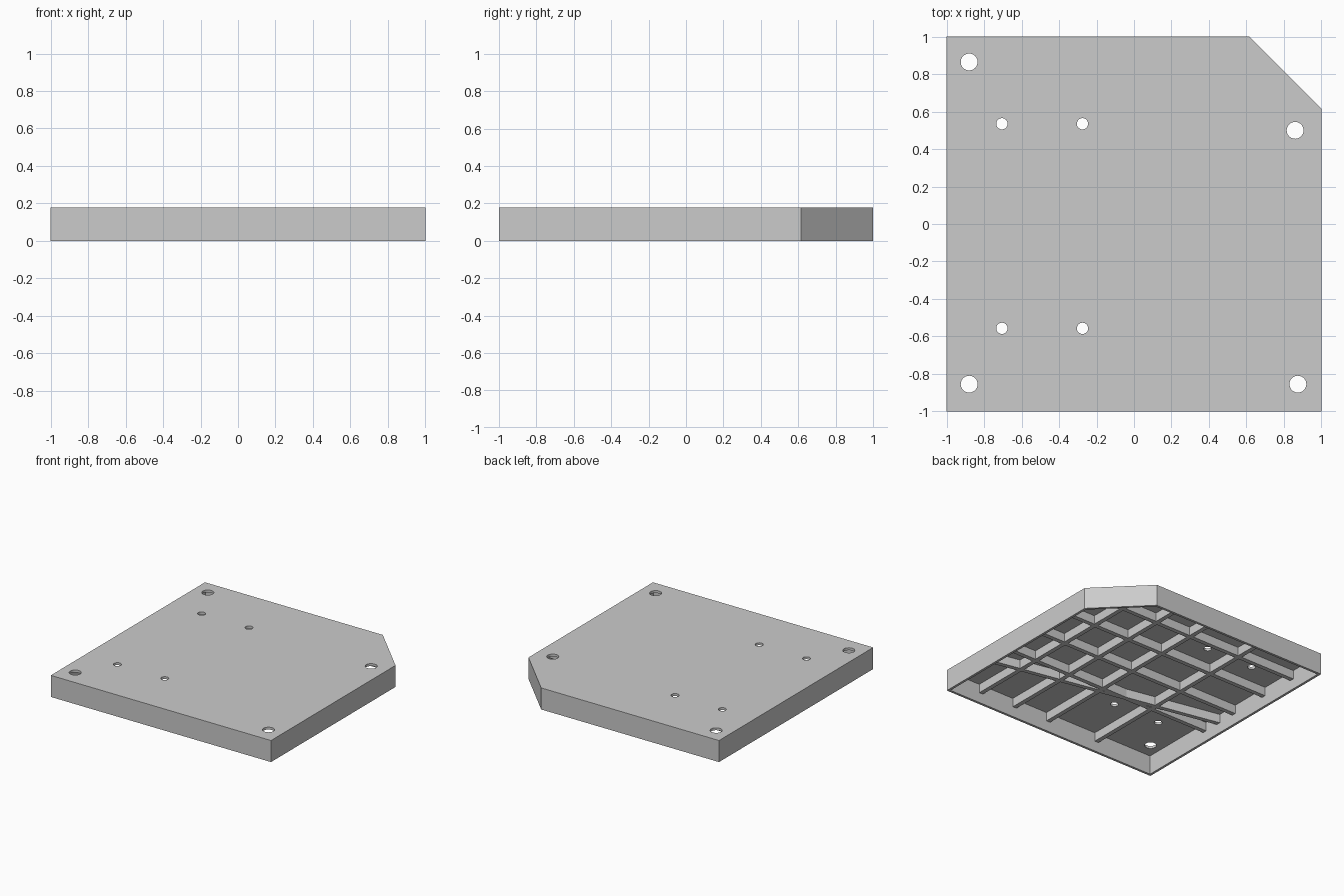
import bpy, bmesh, math
from mathutils import Vector

if "Cube" in bpy.data.objects:
    bpy.data.objects.remove(bpy.data.objects["Cube"])

HEIGHT = 0.177      # overall height
PLATE = 0.02        # top plate thickness
WALL = 0.02         # rim wall thickness
RIB_Z = 0.085       # underside of the ribs
RIB_W = 0.036
CORNER = 1.615      # x + y along the cut corner

grey = bpy.data.materials.new("light grey")
grey.use_nodes = True
grey.diffuse_color = (0.6, 0.6, 0.6, 1)
grey.node_tree.nodes["Principled BSDF"].inputs["Base Color"].default_value = grey.diffuse_color


def prism(name, points, z0, z1):
    """Extrude a flat outline from z0 up to z1."""
    bm = bmesh.new()
    face = bm.faces.new([bm.verts.new((x, y, z0)) for x, y in points])
    top = bmesh.ops.extrude_face_region(bm, geom=[face])["geom"]
    bmesh.ops.translate(bm, vec=(0, 0, z1 - z0),
                        verts=[v for v in top if isinstance(v, bmesh.types.BMVert)])
    bmesh.ops.recalc_face_normals(bm, faces=bm.faces)
    mesh = bpy.data.meshes.new(name)
    bm.to_mesh(mesh)
    bm.free()
    mesh.materials.append(grey)
    obj = bpy.data.objects.new(name, mesh)
    bpy.context.collection.objects.link(obj)
    return obj


def outline(inset):
    """Square with one corner cut off, moved inward by inset."""
    e = 1 - inset
    c = CORNER - inset * math.sqrt(2) - e
    return [(-e, -e), (e, -e), (e, c), (c, e), (-e, e)]


def circle(x, y, r, n=32):
    return [(x + r * math.cos(math.tau * i / n), y + r * math.sin(math.tau * i / n))
            for i in range(n)]


def cut(obj, cutter):
    cutter.hide_render = True
    mod = obj.modifiers.new("cut", 'BOOLEAN')
    mod.operation, mod.solver, mod.object = 'DIFFERENCE', 'EXACT', cutter
    bpy.context.view_layer.objects.active = obj
    bpy.ops.object.modifier_apply(modifier=mod.name)
    bpy.data.objects.remove(cutter)


# Hollow shell: top plate and rim wall
shell = prism("shell", outline(0), 0, HEIGHT)
cut(shell, prism("cavity", outline(WALL), -0.1, HEIGHT - PLATE))

# Large corner holes and small mounting holes through the plate
holes = [(-0.88, 0.865, 0.045), (0.86, 0.5, 0.045), (-0.88, -0.855, 0.045), (0.875, -0.855, 0.045)]
holes += [(x, y, 0.03) for x in (-0.705, -0.275) for y in (0.535, -0.557)]
for x, y, r in holes:
    cut(shell, prism("drill", circle(x, y, r), 0.1, 0.3))


def rib(name, start, end):
    a, b = Vector(start), Vector(end)
    d = (b - a).normalized()
    s = Vector((-d.y, d.x)) * RIB_W / 2
    prism(name, [a - s, b - s, b + s, a + s], RIB_Z, HEIGHT - PLATE / 2)


# Stiffening ribs on the underside, stopping inside the rim wall
REACH = 0.99
for i, x in enumerate((0.68, 0.35, 0.02, -0.455)):
    rib(f"lengthwise_rib_{i + 1}", (x, -REACH), (x, min(REACH, CORNER - 0.03 - x)))
for i, y in enumerate((0.68, 0.35, 0.0, -0.34)):
    rib(f"crosswise_rib_{i + 1}", (-REACH, y), (min(REACH, CORNER - 0.03 - y), y))
rib("diagonal_rib", (-REACH, -0.18), (REACH, -0.58))
